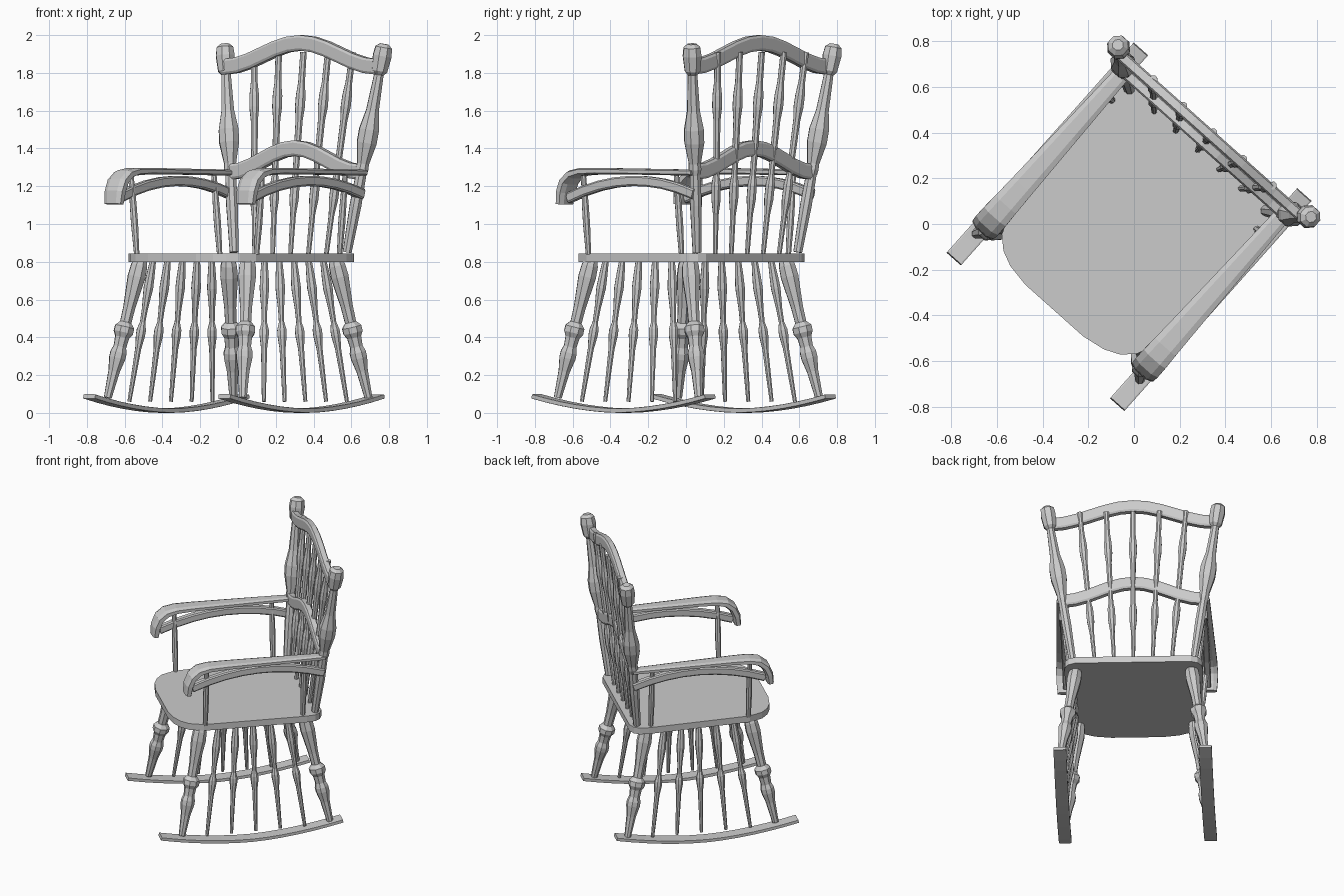
import bpy, bmesh, math
from mathutils import Vector, Matrix

if "Cube" in bpy.data.objects:
    bpy.data.objects.remove(bpy.data.objects["Cube"])

# the chair is turned on its base; parts are modelled square and then rotated
TURN = Matrix.Rotation(math.radians(-41.7), 4, 'Z') @ Matrix.Translation((-0.008, 0, 0))


def loft(name, rings):
    """Skin a list of equal point rings and cap both ends."""
    bm = bmesh.new()
    rows = [[bm.verts.new(p) for p in ring] for ring in rings]
    n = len(rows[0])
    for a, b in zip(rows, rows[1:]):
        for i in range(n):
            bm.faces.new((a[i], a[(i + 1) % n], b[(i + 1) % n], b[i]))
    bm.faces.new(rows[0])
    bm.faces.new(rows[-1])
    bmesh.ops.recalc_face_normals(bm, faces=bm.faces)
    me = bpy.data.meshes.new(name)
    bm.to_mesh(me)
    bm.free()
    ob = bpy.data.objects.new(name, me)
    bpy.context.collection.objects.link(ob)
    ob.matrix_world = TURN
    return ob


def turned(name, low, high, profile, sides=8):
    """Lathe-turned bar; profile is (height, radius) along the low-high line."""
    low, high = Vector(low), Vector(high)
    axis = (high - low).normalized()
    side = axis.cross(Vector((0, 1, 0))).normalized()
    front = axis.cross(side)
    rings = []
    for z, r in profile:
        c = low.lerp(high, (z - low.z) / (high.z - low.z))
        rings.append([c + r * (math.cos(a) * side + math.sin(a) * front)
                      for a in (2 * math.pi * (i + .5) / sides for i in range(sides))])
    return loft(name, rings)


def sweep(name, path, side, sizes, chamfer=0.35):
    """Chamfered bar along a path; sizes are (half width along side, half thickness)."""
    path = [Vector(p) for p in path]
    side = Vector(side)
    k = 1 - chamfer
    shape = [(1, k), (k, 1), (-k, 1), (-1, k), (-1, -k), (-k, -1), (k, -1), (1, -k)]
    rings = []
    for i, p in enumerate(path):
        t = (path[min(i + 1, len(path) - 1)] - path[max(i - 1, 0)]).normalized()
        n = t.cross(side)
        w, h = sizes[i]
        rings.append([p + side * (w * a) + n * (h * b) for a, b in shape])
    return loft(name, rings)


# seat
half = [(0.17, -0.515), (0.275, -0.497), (0.34, -0.468), (0.393, -0.42), (0.43, -0.33),
        (0.457, 0.36), (0.45, 0.42), (0.425, 0.455), (0.38, 0.475)]
outline = half + [(-x, y) for x, y in reversed(half)]
loft("seat", [[(x, y, z) for x, y in outline] for z in (0.80, 0.845)])

POST = [(0.85, .025), (1.1, .033), (1.26, .03), (1.29, .036), (1.32, .034), (1.43, .056),
        (1.50, .056), (1.60, .036), (1.79, .027), (1.81, .044), (1.89, .053), (1.935, .047), (1.953, .025)]
LEG = [(0.08, .022), (0.22, .032), (0.29, .046), (0.32, .046), (0.35, .036), (0.40, .04), (0.425, .055),
       (0.455, .055), (0.48, .032), (0.56, .034), (0.72, .05), (0.78, .046), (0.81, .036)]
SPINDLE = [(0.06, .011), (0.34, .017), (0.41, .026), (0.44, .026), (0.48, .015), (0.55, .017),
           (0.66, .027), (0.72, .024), (0.81, .017)]
BACK = [(0.84, .013), (1.05, .016), (1.13, .026), (1.21, .026), (1.26, .017), (1.45, .019),
        (1.55, .02), (1.62, .028), (1.68, .027), (1.75, .019), (1.91, .018)]
ARM_BAR = [(0.84, .015), (1.0, .02), (1.1, .019), (1.27, .014)]

for s, tag in ((-1, "left"), (1, "right")):
    # rocker
    ys = [-0.637 + 1.227 * i / 12 for i in range(13)]
    path = [(s * .479, y, .012 + .075 * (abs(y + .023) / .614) ** 1.8) for y in ys]
    sweep(tag + "_rocker", path, (1, 0, 0), [(.042, .012)] * 13, 0.15)

    # legs and the spindles between them
    for i in range(7):
        f = i / 6
        main = i in (0, 6)
        low = (s * .479, -0.49 + 1.0 * f, 0.08 if main else 0.04)
        high = (s * (.38 if main else .395), -0.34 + .70 * f, 0.81)
        kind = "leg" if main else "leg_spindle"
        turned(f"{tag}_{kind}_{i}", low, high, LEG if main else SPINDLE)

    # back post with knob
    turned(tag + "_back_post", (s * .399, .427, .84), (s * .558, .533, 1.9), POST)

    # armrest curling down at the front
    arm = [(.475, 1.272, .036, .016), (.1, 1.277, .047, .016), (-.2, 1.28, .056, .017),
           (-.31, 1.277, .06, .02), (-.375, 1.262, .063, .024), (-.42, 1.225, .064, .026),
           (-.443, 1.17, .062, .026), (-.452, 1.105, .056, .022)]
    sweep(tag + "_armrest", [(s * .468, y, z) for y, z, w, h in arm], (1, 0, 0),
          [(w, h) for y, z, w, h in arm], 0.45)

    # bowed rail under the armrest
    path = []
    for i in range(9):
        t = i / 4 - 1
        path.append((s * .466, .025 + .445 * t, 1.228 - .08 * t * t + .01 * t))
    sweep(tag + "_arm_rail", path, (1, 0, 0), [(.022, .027)] * 9, 0.3)

    # arm supports
    for y, end in ((-.32, "front"), (.34, "back")):
        turned(f"{tag}_{end}_arm_support", (s * .425, y, .84), (s * .466, y, 1.27), ARM_BAR)

# back rails, low at the posts and arched in the middle
for name, w, y, z in (("crest_rail", .545, .512, 1.832), ("middle_rail", .465, .468, 1.275)):
    path = [(w * t, y, z + .0635 * (1 + math.cos(math.pi * t))) for t in (i / 6 - 1 for i in range(13))]
    sweep(name, path, (0, 1, 0), [(.024, .041)] * 13, 0.3)

# back spindles
for i in range(-2, 3):
    turned(f"back_spindle_{i + 3}", (i * .127, .427, .84), (i * .175, .53, 1.91), BACK)
